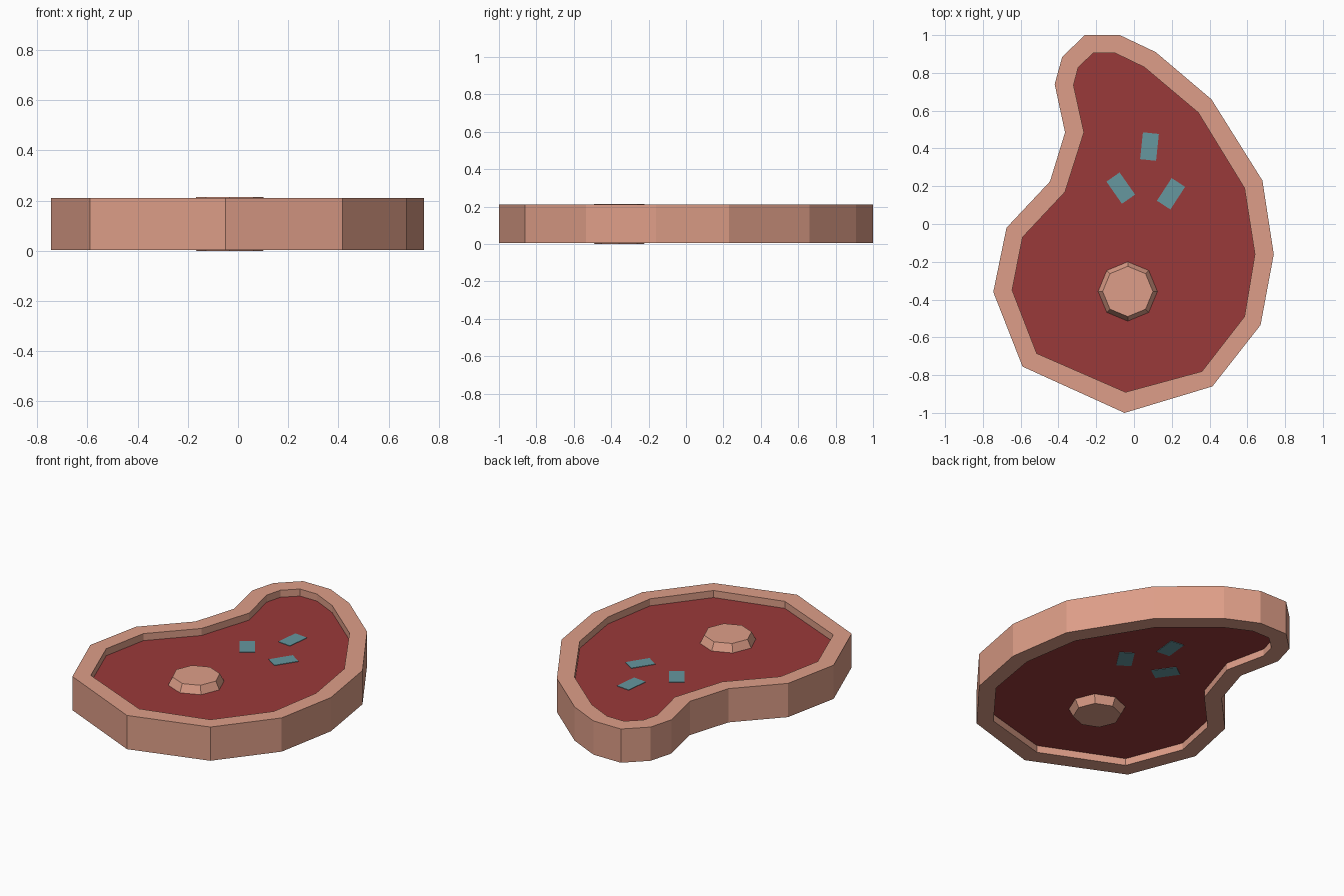
import bpy, bmesh, math
from mathutils import Matrix, Vector

cube = bpy.data.objects.get("Cube")
if cube:
    bpy.data.objects.remove(cube, do_unlink=True)


def material(name, rgb):
    linear = [((c / 255 + 0.055) / 1.055) ** 2.4 for c in rgb] + [1.0]
    mat = bpy.data.materials.new(name)
    mat.use_nodes = True
    mat.diffuse_color = linear
    bsdf = mat.node_tree.nodes["Principled BSDF"]
    bsdf.inputs["Base Color"].default_value = linear
    bsdf.inputs["Roughness"].default_value = 0.9
    return mat


FAT = material("pink_fat", (222, 158, 136))
MEAT = material("red_meat", (154, 58, 58))
FLECK = material("teal_fleck", (102, 151, 159))

BOTTOM, TOP = 0.004, 0.21
RECESS = 0.043
MEAT_LOW, MEAT_HIGH = BOTTOM + RECESS, TOP - RECESS

# Steak outline, counter-clockwise from the front tip, and its inner edge
OUTER = [(-.05, -1), (.415, -.86), (.67, -.535), (.74, -.16), (.68, .23), (.41, .66),
         (.115, .91), (-.075, 1), (-.26, 1), (-.38, .885), (-.42, .74), (-.365, .485),
         (-.445, .225), (-.675, -.02), (-.745, -.36), (-.59, -.755)]
INNER = [(-.045, -.89), (.36, -.78), (.585, -.49), (.64, -.16), (.585, .19), (.34, .59),
         (.055, .83), (-.1, .905), (-.215, .905), (-.295, .83), (-.32, .735), (-.265, .485),
         (-.365, .17), (-.59, -.07), (-.645, -.35), (-.515, -.685)]


def finish(bm, name, mat):
    bmesh.ops.recalc_face_normals(bm, faces=bm.faces)
    mesh = bpy.data.meshes.new(name)
    bm.to_mesh(mesh)
    bm.free()
    mesh.materials.append(mat)
    obj = bpy.data.objects.new(name, mesh)
    bpy.context.collection.objects.link(obj)
    return obj


def loft(name, mat, rings, closed=False):
    """Join rings of points with quads; cap the ends or close into a loop."""
    bm = bmesh.new()
    loops = [[bm.verts.new(p) for p in ring] for ring in rings]
    pairs = list(zip(loops, loops[1:]))
    if closed:
        pairs.append((loops[-1], loops[0]))
    else:
        bm.faces.new(loops[0])
        bm.faces.new(loops[-1])
    for a, b in pairs:
        for i in range(len(a)):
            j = (i + 1) % len(a)
            bm.faces.new((a[i], a[j], b[j], b[i]))
    return finish(bm, name, mat)


def at_height(points, z):
    return [(x, y, z) for x, y in points]


def octagon(radius, z):
    angles = [math.tau * i / 8 for i in range(8)]
    return [(-.033 + radius * math.cos(a), -.357 + radius * math.sin(a), z) for a in angles]


# Raised rim of fat around the open middle
loft("fat_rim", FAT, [at_height(OUTER, BOTTOM), at_height(OUTER, TOP),
                      at_height(INNER, TOP), at_height(INNER, BOTTOM)], closed=True)

# Recessed slab of meat
loft("meat", MEAT, [at_height(INNER, MEAT_LOW), at_height(INNER, MEAT_HIGH)])

# Bone tapering out of both sides
loft("bone", FAT, [octagon(.133, 0), octagon(.157, MEAT_LOW),
                   octagon(.157, MEAT_HIGH), octagon(.133, TOP + .004)])

# Thin flecks on both sides
for number, (x, y, turn) in enumerate([(.082, .41, -6), (-.07, .19, 35), (.196, .16, -33)], 1):
    for side, z in (("top", MEAT_HIGH), ("bottom", MEAT_LOW)):
        bm = bmesh.new()
        place = (Matrix.Translation(Vector((x, y, z)))
                 @ Matrix.Rotation(math.radians(turn), 4, "Z")
                 @ Matrix.Diagonal((.085, .143, .006, 1)))
        bmesh.ops.create_cube(bm, size=1, matrix=place)
        finish(bm, f"{side}_fleck_{number}", FLECK)
